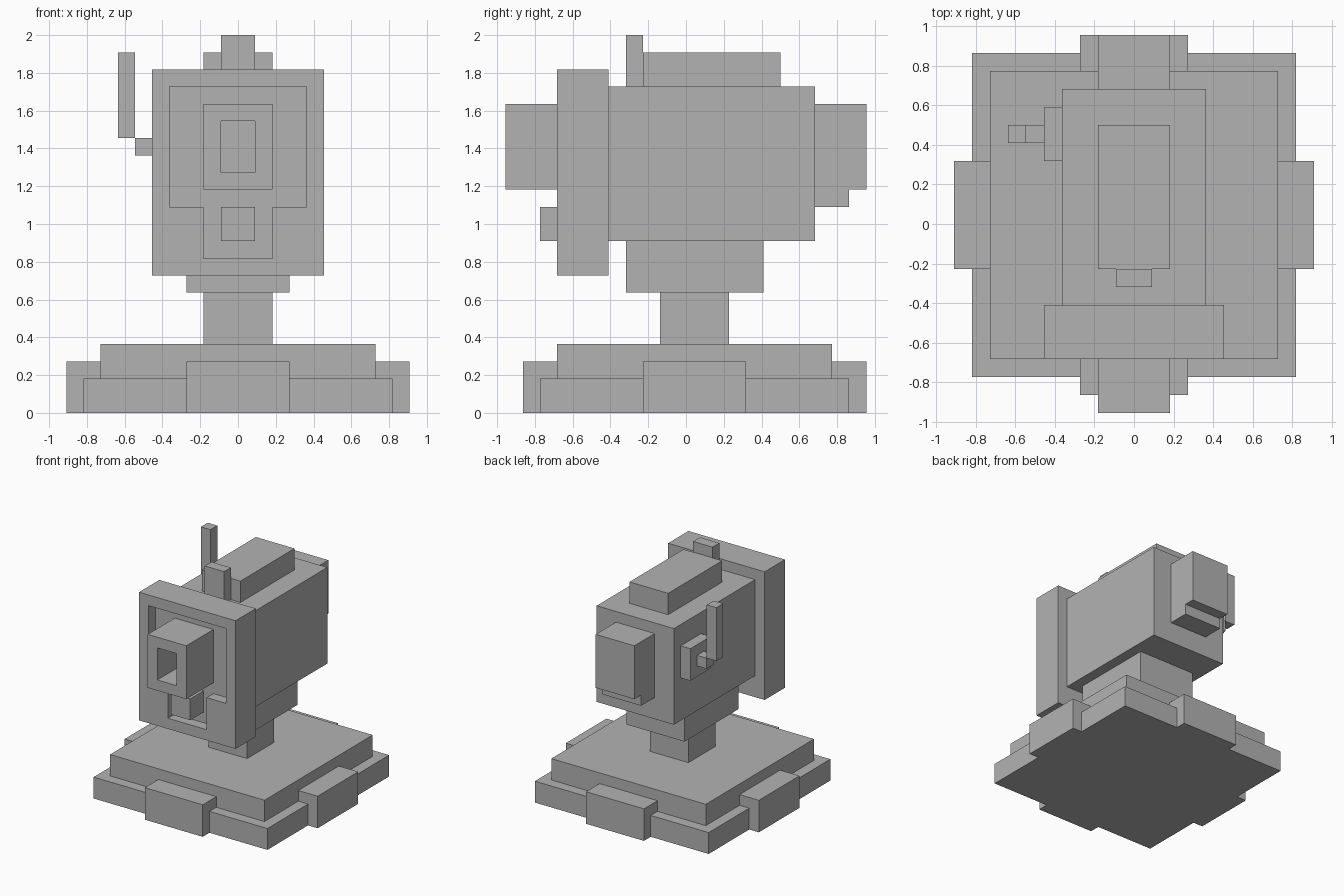
import bpy

cube = bpy.data.objects.get("Cube")
if cube:
    bpy.data.objects.remove(cube, do_unlink=True)

U = 1 / 11  # block grid size

grey = bpy.data.materials.new("plain_grey")
grey.use_nodes = True
COLOUR = (0.45, 0.45, 0.45, 1)
grey.diffuse_color = COLOUR
grey.node_tree.nodes["Principled BSDF"].inputs["Base Color"].default_value = COLOUR


def block(name, x, y, z):
    """Box spanning the given (low, high) ranges in grid units."""
    bpy.ops.mesh.primitive_cube_add(size=1)
    ob = bpy.context.object
    ob.name = name
    ob.data.materials.append(grey)
    for v in ob.data.vertices:
        v.co = [U * (lo if c < 0 else hi) for c, (lo, hi) in zip(v.co, (x, y, z))]
    return ob


def wide(name, half, y, z):
    """Box centred on x = 0."""
    return block(name, (-half, half), y, z)


def carve(target, half, y, z):
    """Cut a centred box out of the target and apply the cut."""
    cutter = wide("cutter", half, y, z)
    cutter.hide_render = True
    mod = target.modifiers.new("carve", "BOOLEAN")
    mod.operation = "DIFFERENCE"
    mod.solver = "EXACT"
    mod.object = cutter
    bpy.context.view_layer.objects.active = target
    bpy.ops.object.modifier_apply(modifier=mod.name)
    bpy.data.objects.remove(cutter, do_unlink=True)


# Stepped base with a tab on each side
wide("base_lower_slab", 9, (-8.5, 9.5), (0, 2))
wide("base_upper_slab", 8, (-7.5, 8.5), (0, 4))
wide("base_tabs_front_back", 3, (-9.5, 10.5), (0, 3))
wide("base_tabs_sides", 10, (-2.5, 3.5), (0, 3))

# Neck and collar
wide("neck", 2, (-1.5, 2.5), (4, 7))
wide("collar", 3, (-3.5, 4.5), (7, 10))

# Main body
wide("body", 4, (-4.5, 7.5), (10, 19))
wide("top_box", 2, (-2.5, 5.5), (19, 21))
wide("sight", 1, (-3.5, -2.5), (19, 22))

# Front plate with a keyhole-shaped recess
plate = wide("front_plate", 5, (-7.5, -4.5), (8, 20))
carve(plate, 4, (-9, -6.5), (12, 19))
carve(plate, 2, (-9, -6.5), (9, 13))

# Hollow barrel and the small block under it
barrel = wide("barrel", 2, (-10.5, -6.5), (13, 18))
carve(barrel, 1, (-12, -7), (14, 17))
wide("lower_nozzle", 1, (-8.5, -6.5), (10, 12))

# Rear pack
wide("rear_pack", 2, (7.5, 10.5), (13, 18))
wide("rear_pack_foot", 2, (7.5, 9.5), (12, 13))

# Antenna on the right side
block("antenna_plate", (-5, -4), (3.5, 6.5), (14, 17))
block("antenna_arm", (-6, -5), (4.5, 5.5), (15, 16))
block("antenna_rod", (-7, -6), (4.5, 5.5), (16, 21))
